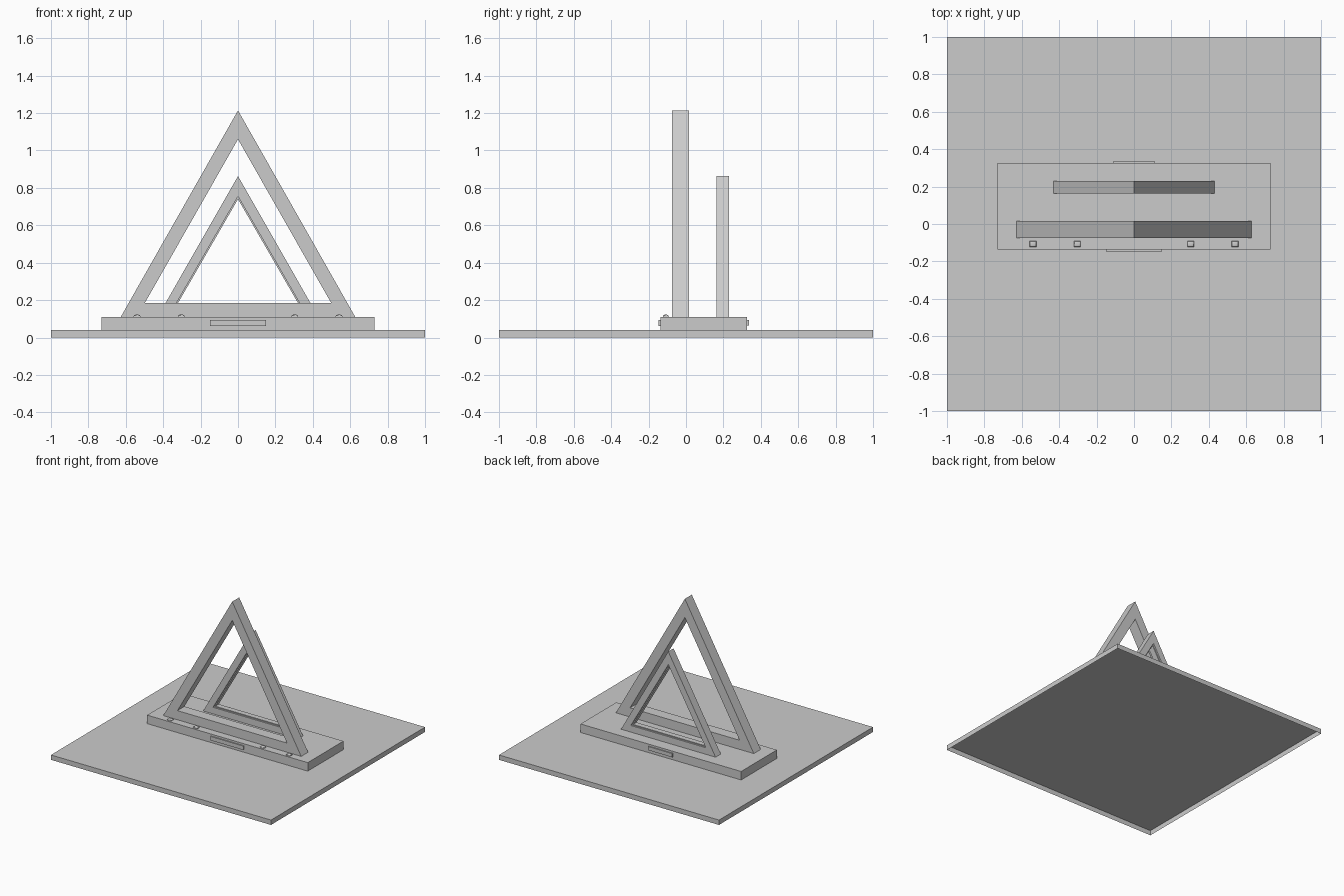
import bpy, bmesh, math

if "Cube" in bpy.data.objects:
    bpy.data.objects.remove(bpy.data.objects["Cube"])

grey = bpy.data.materials.new("plain grey")
grey.diffuse_color = (0.6, 0.6, 0.6, 1)
grey.use_nodes = True
grey.node_tree.nodes["Principled BSDF"].inputs["Base Color"].default_value = grey.diffuse_color


def finish(name, bm):
    me = bpy.data.meshes.new(name)
    bm.to_mesh(me)
    bm.free()
    me.materials.append(grey)
    ob = bpy.data.objects.new(name, me)
    bpy.context.collection.objects.link(ob)
    return ob


def box(name, x0, x1, y0, y1, z0, z1, open_below=False):
    bm = bmesh.new()
    bmesh.ops.create_cube(bm, size=1)
    if open_below:
        under = [f for f in bm.faces if f.normal.z < -0.5]
        bmesh.ops.delete(bm, geom=under, context='FACES_ONLY')
    for v in bm.verts:
        v.co.x = (x0 + x1) / 2 + v.co.x * (x1 - x0)
        v.co.y = (y0 + y1) / 2 + v.co.y * (y1 - y0)
        v.co.z = (z0 + z1) / 2 + v.co.z * (z1 - z0)
    return finish(name, bm)


def triangle_frame(name, outer, inner, y0, y1):
    """Upright triangular ring; outer and inner are (half width, base z, apex z)."""
    bm = bmesh.new()

    def ring(tri, y):
        w, base, apex = tri
        return [bm.verts.new(p) for p in ((-w, y, base), (w, y, base), (0, y, apex))]

    # Loops run around the ring section: front out, front in, back in, back out
    loops = [ring(outer, y0), ring(inner, y0), ring(inner, y1), ring(outer, y1)]
    for a in range(4):
        p, q = loops[a], loops[(a + 1) % 4]
        for i in range(3):
            j = (i + 1) % 3
            bm.faces.new((p[i], p[j], q[j], q[i]))
    bmesh.ops.recalc_face_normals(bm, faces=bm.faces)
    return finish(name, bm)


# Hollow ground tray, open underneath, and the plinth on it
box("ground_tray", -1, 1, -1, 1, 0, 0.04, open_below=True)
box("plinth", -0.73, 0.73, -0.137, 0.327, 0.04, 0.11, open_below=True)

# Large front frame, small rear frame and the thin lining of its opening
triangle_frame("front_frame", (0.627, 0.11, 1.214), (0.498, 0.185, 1.06), -0.075, 0.015)
triangle_frame("rear_frame", (0.43, 0.11, 0.863), (0.341, 0.164, 0.755), 0.162, 0.23)
triangle_frame("rear_lining", (0.341, 0.164, 0.755), (0.328, 0.172, 0.74), 0.174, 0.218)

# Blank name plates on the front and back of the plinth
box("front_plate", -0.15, 0.15, -0.146, -0.137, 0.062, 0.094)
box("back_plate", -0.11, 0.11, 0.327, 0.336, 0.064, 0.094)

# Small smooth-topped lamps in front of the large frame
for n, x in enumerate((-0.54, -0.303, 0.303, 0.54)):
    lamp = box(f"lamp_{n + 1}", x - 0.018, x + 0.018, -0.123, -0.092, 0.1, 0.122)
    bm = bmesh.new()
    bm.from_mesh(lamp.data)
    top = [e for e in bm.edges if all(v.co.z > 0.115 for v in e.verts)]
    bmesh.ops.bevel(bm, geom=top, offset=0.01, segments=4, profile=0.5, affect='EDGES')
    bm.to_mesh(lamp.data)
    bm.free()
    bpy.ops.object.select_all(action='DESELECT')
    lamp.select_set(True)
    bpy.context.view_layer.objects.active = lamp
    bpy.ops.object.shade_smooth_by_angle(angle=math.radians(50))
